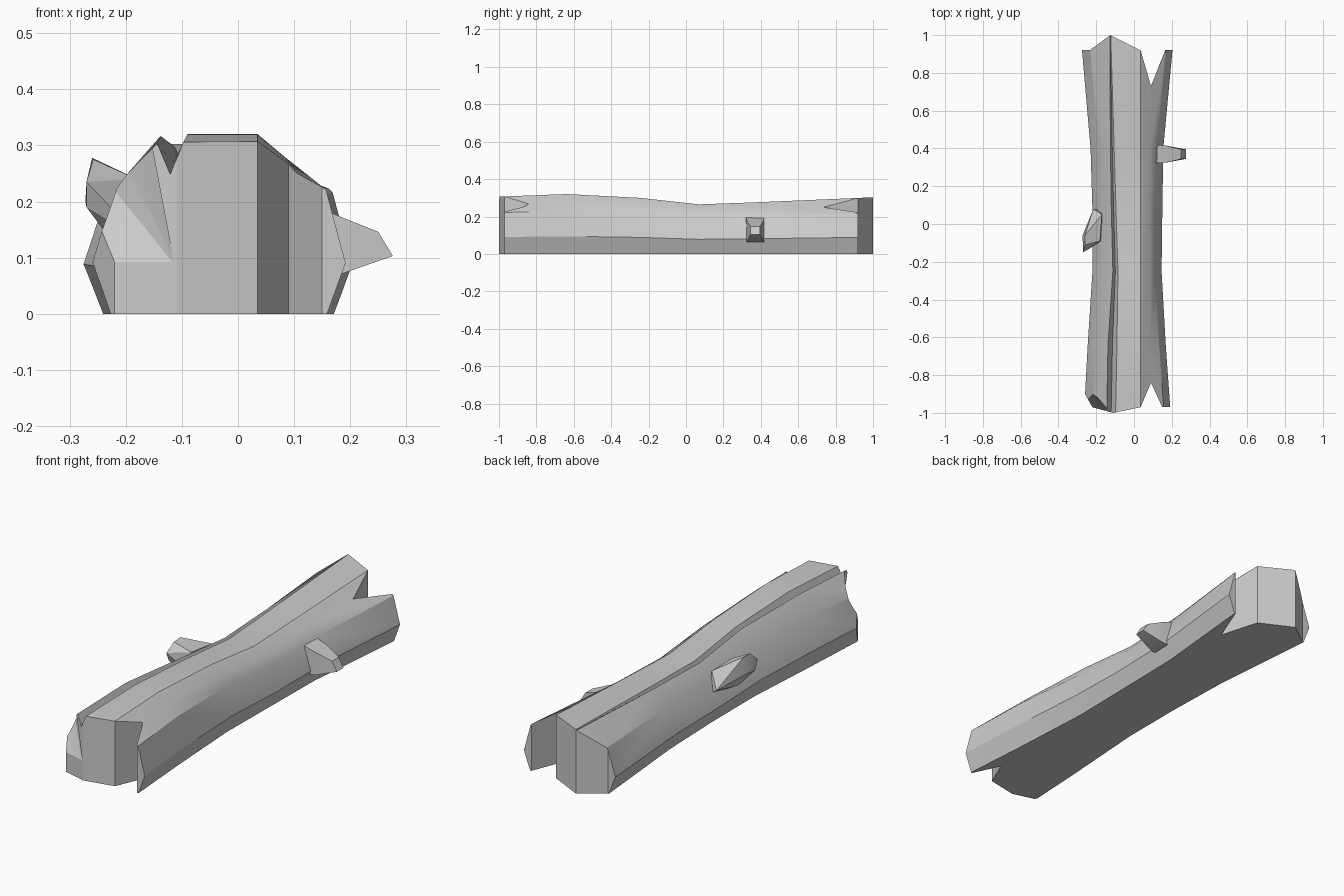
import bpy, bmesh

if "Cube" in bpy.data.objects:
    bpy.data.objects.remove(bpy.data.objects["Cube"])

def make(name, bm):
    bmesh.ops.recalc_face_normals(bm, faces=bm.faces)
    me = bpy.data.meshes.new(name)
    bm.to_mesh(me)
    bm.free()
    ob = bpy.data.objects.new(name, me)
    bpy.context.collection.objects.link(ob)
    return ob

def loft(name, rings):
    bm = bmesh.new()
    vs = [[bm.verts.new(p) for p in r] for r in rings]
    n = len(rings[0])
    for a, b in zip(vs, vs[1:]):
        for i in range(n):
            j = (i + 1) % n
            bm.faces.new((a[i], a[j], b[j], b[i]))
    bm.faces.new(vs[0])
    bm.faces.new(vs[-1])
    return make(name, bm)

def hull(name, pts):
    bm = bmesh.new()
    for p in pts:
        bm.verts.new(p)
    res = bmesh.ops.convex_hull(bm, input=bm.verts)
    junk = {g for g in res["geom_interior"] if isinstance(g, bmesh.types.BMVert)}
    bmesh.ops.delete(bm, geom=list(junk), context='VERTS')
    return make(name, bm)

def activate(ob):
    bpy.ops.object.select_all(action='DESELECT')
    ob.select_set(True)
    bpy.context.view_layer.objects.active = ob

def cut(ob, cutter, op):
    cutter.hide_render = True
    m = ob.modifiers.new("cut", 'BOOLEAN')
    m.operation, m.object, m.solver = op, cutter, 'EXACT'
    activate(ob)
    bpy.ops.object.modifier_apply(modifier=m.name)
    bpy.data.objects.remove(cutter)

# Log body: y, left edge, right edge, top height, groove left x, groove right x, groove depth
stations = [(-1.03, -.266, .196, .305, -.145, -.098, .058),
            (-.64, -.245, .168, .32, -.138, -.09, .05),
            (-.25, -.22, .146, .30, -.112, -.085, .035),
            (.07, -.22, .15, .265, -.12, -.095, .03),
            (.4, -.23, .155, .277, -.125, -.105, .025),
            (1.03, -.285, .214, .304, -.128, -.124, .003)]
rings = []
for y, l, r, h, gl, gr, d in stations:
    k = h / .305
    rings.append([(l + .035, y, 0), (l, y, .09 * k), (l + .043, y, .22 * k),
                  (gl, y, h - .003), ((gl + gr) / 2, y, h - d), (gr, y, h),
                  (.035, y, h), (.085, y, .265 * k), (r - .035, y, .22 * k),
                  (r, y, .09 * k), (r - .033, y, 0)])
log = loft("log", rings)

# Broken ends: plan outline with split notches
plan = [(-.4, -.9), (-.26, -.9), (-.22, -.97), (-.11, -1), (.035, -.97),
        (.09, -.84), (.15, -.97), (.4, -.97), (.4, .92), (.165, .92),
        (.09, .73), (.035, .92), (-.125, 1), (-.235, .92), (-.4, .92)]
cut(log, loft("end_cutter", [[(x, y, z) for x, y in plan] for z in (-.1, .5)]), 'INTERSECT')

# Chipped front corner
chip = [(-.22, -.972, .09), (-.115, -1, .09), (-.3, -.95, .09), (-.22, -.9, .22),
        (-.3, -.87, .22), (-.145, -.975, .31), (-.22, -.89, .32),
        (-.25, -1.1, .31), (-.25, -1.1, .09)]
cut(log, hull("chip_cutter", chip), 'DIFFERENCE')

# Branch stubs
right_stub = loft("right_branch_stub", [
    [(.10, .32, .06), (.10, .42, .06), (.10, .42, .20), (.10, .32, .20)],
    [(.17, .325, .066), (.17, .415, .066), (.17, .415, .178), (.17, .325, .178)],
    [(.276, .345, .103), (.276, .395, .103), (.25, .395, .146), (.25, .345, .146)]])
left_stub = hull("left_branch_stub", [
    (-.17, .07, .13), (-.17, -.09, .13), (-.215, .08, .16), (-.17, .05, .23),
    (-.18, -.09, .24), (-.225, -.07, .13),
    (-.27, -.15, .235), (-.27, -.13, .19), (-.272, -.06, .20), (-.26, -.06, .278),
    (-.258, -.11, .275)])

for ob in (log, right_stub, left_stub):
    activate(ob)
    bpy.ops.object.shade_smooth_by_angle(angle=.4)
